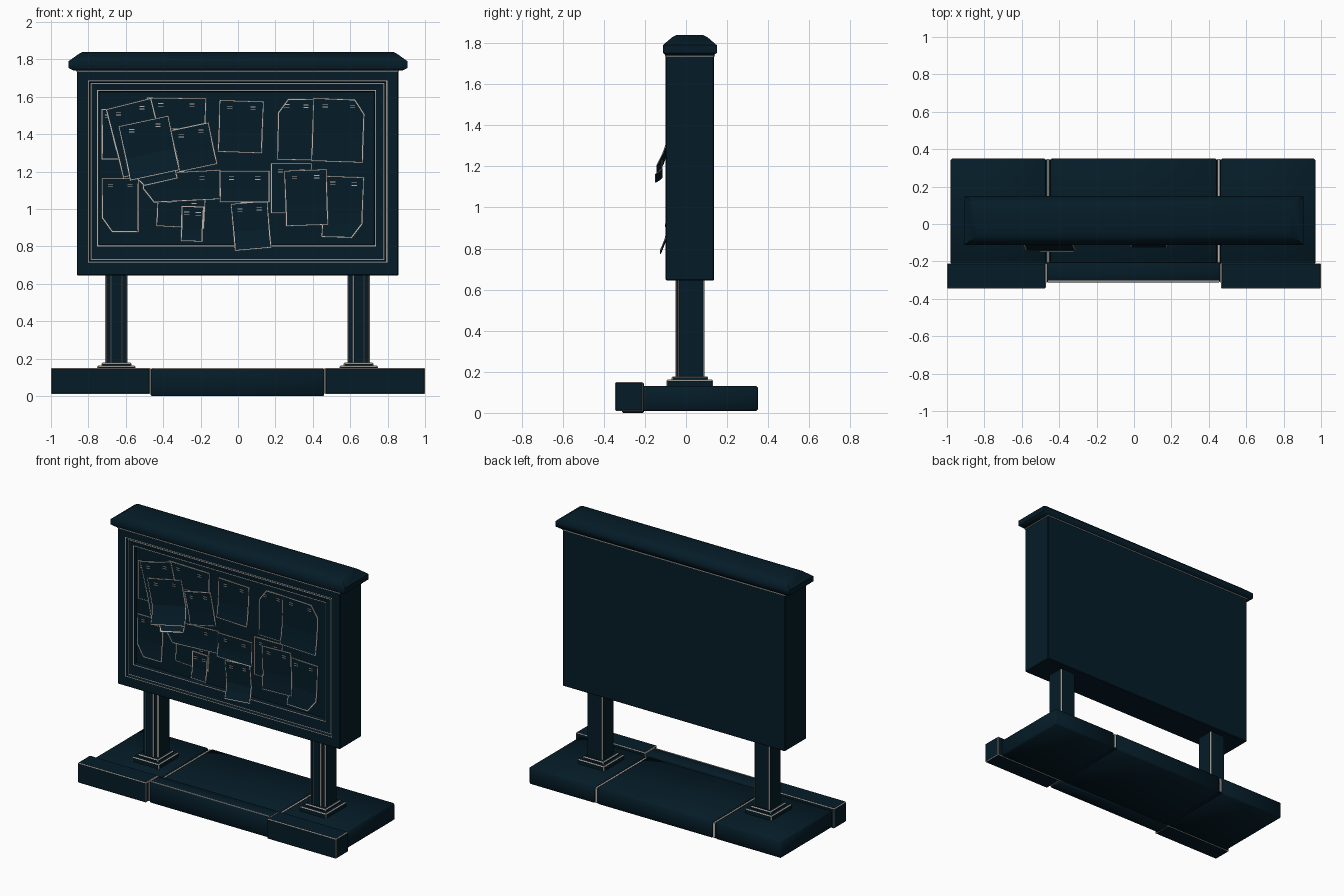
import bpy, bmesh, math
from mathutils import Matrix, Vector

if "Cube" in bpy.data.objects:
    bpy.data.objects.remove(bpy.data.objects["Cube"])


def material(name, rgb):
    m = bpy.data.materials.new(name)
    m.diffuse_color = (*rgb, 1)
    m.use_nodes = True
    m.node_tree.nodes["Principled BSDF"].inputs["Base Color"].default_value = m.diffuse_color
    return m


NAVY = material("dark navy", (0.0015, 0.0115, 0.021))
PALE = material("pale worn edge", (0.5, 0.45, 0.41))


def finish(name, bm, main=NAVY, smooth=False):
    bmesh.ops.recalc_face_normals(bm, faces=bm.faces)
    for f in bm.faces:
        f.smooth = smooth
    me = bpy.data.meshes.new(name)
    bm.to_mesh(me)
    bm.free()
    if smooth:
        me.set_sharp_from_angle(angle=math.radians(50))
    me.materials.append(main)
    me.materials.append(PALE)
    ob = bpy.data.objects.new(name, me)
    bpy.context.collection.objects.link(ob)
    return ob


def box_mesh(x0, x1, y0, y1, z0, z1):
    bm = bmesh.new()
    bmesh.ops.create_cube(bm, size=1)
    for v in bm.verts:
        v.co = ((x0, x1)[v.co.x > 0], (y0, y1)[v.co.y > 0], (z0, z1)[v.co.z > 0])
    return bm


def box(name, *bounds, bevel=0.0, edge=0, main=NAVY):
    """Box with a bevel; edge=1 colours the bevel as a worn line."""
    bm = box_mesh(*bounds)
    if bevel:
        old = bmesh.ops.bevel(bm, geom=bm.edges[:], offset=bevel, segments=1, affect='EDGES')
        for f in old["faces"]:
            f.material_index = edge
    return finish(name, bm, main, smooth=bool(bevel and not edge))


# Ground slabs and front kerbs
box("slab_middle", -0.447, 0.442, -0.215, 0.35, 0.01, 0.13, bevel=0.008)
box("kerb_middle", -0.467, 0.461, -0.312, -0.205, 0.0, 0.148, bevel=0.006)
box("slab_left", -0.98, -0.472, -0.215, 0.35, 0.01, 0.13, bevel=0.008)
box("slab_right", 0.463, 0.97, -0.215, 0.35, 0.01, 0.13, bevel=0.008)
box("kerb_left", -1.0, -0.471, -0.345, -0.21, 0.01, 0.15, bevel=0.005, edge=1)
box("kerb_right", 0.465, 1.0, -0.345, -0.21, 0.01, 0.15, bevel=0.005, edge=1)

# Dark joint fill with worn seams along slabs and kerbs
for side, x0, x1 in (("left", -0.475, -0.444), ("right", 0.439, 0.466)):
    c = (x0 + x1) / 2
    box("joint_" + side, x0, x1, -0.21, 0.344, 0.014, 0.112)
    box("slab_seam_" + side, c - 0.006, c + 0.006, -0.205, 0.347, 0.02, 0.121, main=PALE)
for side, x in (("left", -0.469), ("right", 0.463)):
    box("kerb_seam_" + side, x - 0.003, x + 0.003, -0.314, -0.21, 0.012, 0.146, main=PALE)
box("kerb_front_line_middle", -0.46, 0.455, -0.309, -0.301, 0.144, 0.149, main=PALE)

# Posts with ribbed fronts on stepped feet
for side, x in (("left", -0.65), ("right", 0.645)):
    box("post_" + side, x - 0.06, x + 0.06, -0.04, 0.09, 0.13, 0.67, bevel=0.007, edge=1)
    box("post_rib_" + side, x - 0.032, x + 0.032, -0.052, -0.03, 0.13, 0.67, bevel=0.006, edge=1)
    box("post_foot_" + side, x - 0.103, x + 0.103, -0.095, 0.132, 0.12, 0.162, bevel=0.006, edge=1)
    box("post_collar_" + side, x - 0.08, x + 0.08, -0.07, 0.108, 0.15, 0.178, bevel=0.006, edge=1)

# Board with a stepped recess in the front
bm = box_mesh(-0.862, 0.859, -0.1, 0.137, 0.645, 1.76)
bmesh.ops.bevel(bm, geom=bm.edges[:], offset=0.005, segments=1, affect='EDGES')
bm.normal_update()
front = max((f for f in bm.faces if f.normal.y < -0.9), key=lambda f: f.calc_area())


def inset(width, worn=False):
    ring = bmesh.ops.inset_region(bm, faces=[front], thickness=width)["faces"]
    for f in ring:
        f.material_index = int(worn)


def fit(x0, x1, z0, z1, y):
    for v in front.verts:
        v.co = ((x0, x1)[v.co.x > 0], y, (z0, z1)[v.co.z > 1.2])


inset(0.05)
fit(-0.803, 0.798, 0.713, 1.687, -0.1)
inset(0.008, True)
inset(0.004)
fit(-0.789, 0.784, 0.726, 1.674, -0.09)
inset(0.008, True)
inset(0.03)
fit(-0.753, 0.738, 0.8, 1.637, -0.085)
inset(0.009, True)
inset(0.004)
fit(-0.742, 0.727, 0.811, 1.625, -0.06)
finish("notice_board", bm)

# Hipped cap, lofted through rectangular levels
bm = bmesh.new()
rings = []
for z, hx, y0, y1 in ((1.74, 0.88, -0.1, 0.135), (1.753, 0.906, -0.113, 0.15),
                      (1.79, 0.906, -0.113, 0.15), (1.83, 0.85, -0.066, 0.103),
                      (1.84, 0.83, -0.045, 0.082)):
    rings.append([bm.verts.new(p) for p in
                  ((-hx, y0, z), (hx, y0, z), (hx, y1, z), (-hx, y1, z))])
for a, b in zip(rings, rings[1:]):
    for i in range(4):
        bm.faces.new((a[i], a[(i + 1) % 4], b[(i + 1) % 4], b[i]))
bm.faces.new(rings[0])
bm.faces.new(rings[-1])
finish("roof_cap", bm, smooth=True)
box("roof_underline", -0.865, 0.862, -0.103, 0.14, 1.736, 1.741, main=PALE)


def paper(name, cx, cz, w, h, tilt, y, curl, clip=""):
    """Sheet with worn border, cut corners (two-letter codes) and a curled foot."""
    pts, c = [], 0.055
    for code, sx, sz in (("tl", -1, 1), ("tr", 1, 1), ("br", 1, -1), ("bl", -1, -1)):
        x, z = sx * w / 2, sz * h / 2
        if code in clip.split():
            cut = [(x, z - sz * c * 1.4), (x - sx * c, z)]
            pts += cut if sx * sz < 0 else cut[::-1]
        else:
            pts.append((x, z))
    bm = bmesh.new()
    bm.faces.new([bm.verts.new((x, 0, z)) for x, z in pts])
    for z in (-0.1, -0.3):
        bmesh.ops.bisect_plane(bm, geom=bm.verts[:] + bm.edges[:] + bm.faces[:],
                               plane_co=(0, 0, z * h), plane_no=(0, 0, 1))
    rim = bmesh.ops.inset_region(bm, faces=bm.faces[:], thickness=0.008,
                                 use_boundary=True)["faces"]
    for f in rim:
        f.material_index = 1
    turn = Matrix.Rotation(math.radians(-tilt), 4, 'Y')
    place = Matrix.Translation((cx, y, cz)) @ turn
    for v in bm.verts:
        t = max(0, (-0.1 - v.co.z / h) / 0.4)
        v.co.y = -curl * t ** 1.3
        v.co = place @ v.co
    # Give the sheet thickness, with worn sides and a plain back
    back = bm.faces[:]
    solid = bmesh.ops.extrude_face_region(bm, geom=back, use_keep_orig=True)["geom"]
    fronts = {g for g in solid if isinstance(g, bmesh.types.BMFace)}
    for v in solid:
        if isinstance(v, bmesh.types.BMVert):
            v.co.y -= 0.005
    for f in bm.faces:
        if f not in fronts:
            f.material_index = 0 if f in back else 1
    finish(name, bm)
    if h < 0.1:
        return
    # Staples near the head of the sheet
    for i, sx in enumerate((-0.26, 0.26)):
        p = place @ Vector((sx * w, 0, h / 2 - 0.04))
        for k, dz in enumerate((-0.007, 0.007)):
            box(f"{name}_staple_{i}_{k}", p.x - 0.014, p.x + 0.014, y - 0.008, y - 0.003,
                p.z + dz - 0.002, p.z + dz + 0.002, main=PALE)


# Pinned papers: centre x, centre z, width, height, tilt, depth, curl, cut corners
SHEETS = (
    (-0.66, 1.40, 0.14, 0.27, 0, -0.063, 0, ""),
    (-0.54, 1.38, 0.25, 0.38, 14, -0.071, 0.01, ""),
    (-0.33, 1.51, 0.32, 0.17, -1, -0.067, 0, ""),
    (-0.235, 1.33, 0.21, 0.23, 12, -0.075, 0.005, ""),
    (-0.475, 1.325, 0.275, 0.30, 12, -0.089, 0.05, ""),
    (-0.445, 1.17, 0.24, 0.07, 13, -0.115, 0.03, "bl"),
    (0.015, 1.44, 0.24, 0.28, -2, -0.069, 0.012, ""),
    (0.31, 1.425, 0.20, 0.33, -1, -0.067, 0, "tl"),
    (0.535, 1.42, 0.28, 0.34, -2, -0.077, 0.015, "tr"),
    (-0.63, 1.02, 0.20, 0.29, 0, -0.069, 0.012, "bl"),
    (-0.30, 1.12, 0.42, 0.16, 3, -0.073, 0.005, "bl"),
    (0.035, 1.12, 0.27, 0.17, 0, -0.081, 0.008, ""),
    (-0.305, 0.99, 0.26, 0.18, -3, -0.065, 0, ""),
    (-0.245, 0.92, 0.12, 0.19, -2, -0.070, 0.01, ""),
    (0.07, 0.91, 0.20, 0.255, 5, -0.087, 0.035, ""),
    (0.285, 1.11, 0.22, 0.27, 0, -0.067, 0, ""),
    (0.365, 1.06, 0.23, 0.30, 2, -0.085, 0.012, ""),
    (0.56, 1.01, 0.22, 0.33, -2, -0.075, 0.02, "br"),
)
for n, row in enumerate(SHEETS):
    paper(f"paper_{n + 1}", *row)
